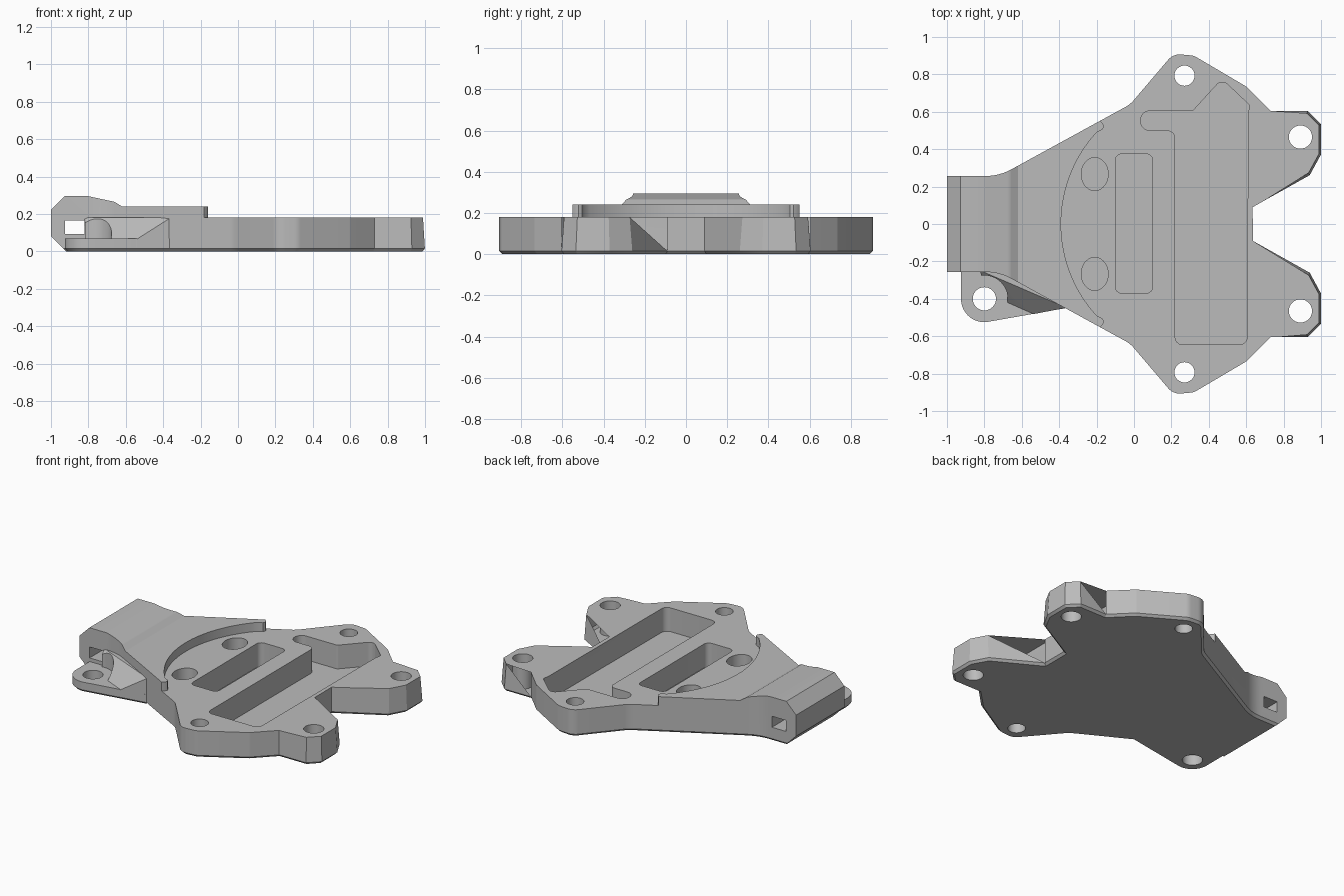
import bpy, bmesh
from math import cos, sin, pi, radians, tan, sqrt
from mathutils import Vector

if "Cube" in bpy.data.objects:
    bpy.data.objects.remove(bpy.data.objects["Cube"])

grey = bpy.data.materials.new("plain_grey")
grey.use_nodes = True
colour = (0.5, 0.5, 0.5, 1)
grey.diffuse_color = colour
grey.node_tree.nodes["Principled BSDF"].inputs["Base Color"].default_value = colour


def rounded(points, steps=6):
    """Turn (x, y, radius) corners into a filleted outline."""
    out = []
    n = len(points)
    for i, (x, y, r) in enumerate(points):
        p = Vector((x, y))
        if r == 0:
            out.append(p)
            continue
        a = (Vector(points[i - 1][:2]) - p).normalized()
        b = (Vector(points[(i + 1) % n][:2]) - p).normalized()
        half = a.angle(b) / 2
        cut = r / tan(half)
        start, end = p + a * cut, p + b * cut
        centre = p + (a + b).normalized() * (r / sin(half))
        for k in range(steps + 1):
            d = start.lerp(end, k / steps) - centre
            out.append(centre + d.normalized() * r)
    return out


def ellipse(x, y, rx, ry=None, n=40, a0=0.0, a1=2 * pi):
    ry = ry or rx
    return [Vector((x + rx * cos(a0 + (a1 - a0) * k / n), y + ry * sin(a0 + (a1 - a0) * k / n)))
            for k in range(n)]


def finish(bm, name):
    bmesh.ops.recalc_face_normals(bm, faces=bm.faces)
    mesh = bpy.data.meshes.new(name)
    bm.to_mesh(mesh)
    bm.free()
    mesh.materials.append(grey)
    obj = bpy.data.objects.new(name, mesh)
    bpy.context.collection.objects.link(obj)
    return obj


def prism(name, outline, low, high, along_y=False, chamfer=0, draft=None):
    """Extrude an outline; optionally chamfer the underside and draft the top."""
    bm = bmesh.new()
    rings = []
    for h in (low, high):
        ring = []
        for p in outline:
            q = draft(p) if draft and h == high else p
            ring.append(bm.verts.new((q[0], h, q[1]) if along_y else (q[0], q[1], h)))
        rings.append(ring)
    base = bm.faces.new(rings[0])
    bm.faces.new(rings[1])
    for i in range(len(outline)):
        j = i - 1
        bm.faces.new((rings[0][j], rings[0][i], rings[1][i], rings[1][j]))
    bmesh.ops.recalc_face_normals(bm, faces=bm.faces)
    if chamfer:
        bmesh.ops.bevel(bm, geom=list(base.edges), offset=chamfer, segments=1,
                        profile=0.5, affect='EDGES')
    return finish(bm, name)


def combine(target, tool, operation):
    mod = target.modifiers.new("cut", 'BOOLEAN')
    mod.operation, mod.object, mod.solver = operation, tool, 'EXACT'
    bpy.context.view_layer.update()
    graph = bpy.context.evaluated_depsgraph_get()
    mesh = bpy.data.meshes.new_from_object(target.evaluated_get(graph))
    target.modifiers.clear()
    target.data = mesh
    bpy.data.objects.remove(tool)


# Plate outline, mirrored front to back
half = [(-1, 0.257, 0), (-0.72, 0.257, 0.28), (-0.02, 0.64, 0.15), (0.21, 0.91, 0.08),
        (0.32, 0.9, 0.08), (0.6, 0.735, 0.05), (0.73, 0.605, 0), (0.93, 0.605, 0),
        (1, 0.535, 0), (1, 0.37, 0), (0.94, 0.26, 0), (0.635, 0.09, 0)]
outline = rounded(half + [(x, -y, r) for x, y, r in reversed(half)])


def tab_draft(p):
    """Lean the walls of the two right-hand tabs inward."""
    if p.x < 0.8:
        return p
    centre = Vector((0.86, 0.435 if p.y > 0 else -0.435))
    return centre + (p - centre) * 0.86


plate = prism("mounting_plate", outline, 0, 0.32, chamfer=0.015, draft=tab_draft)

# Side profile of plate and raised arm
profile = [(-0.92, -0.1), (-0.92, 0), (-1, 0.08), (-1, 0.222), (-0.927, 0.295),
           (-0.8, 0.295), (-0.66, 0.265), (-0.62, 0.24), (1.1, 0.24), (1.1, -0.1)]
combine(plate, prism("side_profile", profile, -1.2, 1.2, along_y=True), 'INTERSECT')

# Round recess that leaves two thin ridges beside the arm
cx, radius = 0.335, 0.725
edge = [(cx - sqrt(radius ** 2 - (0.49 * k / 20) ** 2), 0.49 * k / 20) for k in range(1, 21)]
edge += [(-0.168, 0.505), (-0.16, 0.522), (-0.168, 0.538), (-0.23, 0.595), (-0.23, 1.1), (1.2, 1.1)]
recess = [(x, -y) for x, y in reversed(edge)] + [(cx - radius, 0)] + edge
combine(plate, prism("recess_cutter", recess, 0.18, 0.5), 'DIFFERENCE')

# Front eyelet with a sloping web up to the plate
ex, ey, er = -0.8, -0.4, 0.125
lug_outline = ellipse(ex, ey, er, n=18, a0=pi, a1=radians(280))
lug_outline += [Vector(p) for p in ((-0.36, -0.449), (-0.36, -0.3), (-0.6, -0.15), (ex - er, -0.15))]
lug = prism("eyelet", lug_outline, 0, 0.068, chamfer=0.015)

bm = bmesh.new()
for p in ((-0.36, -0.448, 0.18), (-0.82, -0.25, 0.18), (-0.54, -0.482, 0.066),
          (-0.815, -0.36, 0.066), (-0.36, -0.3, 0.18), (-0.82, -0.2, 0.18),
          (-0.36, -0.448, 0.02), (-0.36, -0.3, 0.02), (-0.54, -0.482, 0.02),
          (-0.815, -0.36, 0.02), (-0.82, -0.2, 0.02)):
    bm.verts.new(p)
hull = bmesh.ops.convex_hull(bm, input=bm.verts)
web = finish(bm, "web")
combine(web, prism("washer_seat", ellipse(ex, ey, er), 0.068, 0.4), 'DIFFERENCE')
combine(lug, web, 'UNION')
combine(plate, lug, 'UNION')

# Square slot across the arm
slot = [(-0.925, 0.092), (-0.82, 0.092), (-0.82, 0.166), (-0.925, 0.166)]
combine(plate, prism("slot_cutter", slot, -0.6, 0.6, along_y=True), 'DIFFERENCE')

# Blind pockets
floor = 0.02
long_pocket = [(0.22, -0.645, 0.04), (0.605, -0.645, 0.04), (0.61, 0.59, 0), (0.618, 0.635, 0.015),
               (0.47, 0.775, 0.04), (0.315, 0.605, 0.02), (0.035, 0.605, 0.05),
               (0.035, 0.5, 0.05), (0.22, 0.5, 0.04)]
short_pocket = [(x, y, 0.035) for x, y in ((-0.1, -0.37), (0.1, -0.37), (0.1, 0.375), (-0.1, 0.375))]
pockets = [rounded(long_pocket), rounded(short_pocket)]
pockets += [ellipse(-0.21, s * 0.267, 0.072, 0.088) for s in (-1, 1)]
for shape in pockets:
    combine(plate, prism("pocket_cutter", shape, floor, 0.5), 'DIFFERENCE')

# Screw holes
holes = [(ex, ey, 0.062)]
for s in (-1, 1):
    holes += [(0.27, s * 0.793, 0.054), (0.89, s * 0.465, 0.062)]
for x, y, r in holes:
    combine(plate, prism("hole_cutter", ellipse(x, y, r), -0.2, 0.5), 'DIFFERENCE')

bpy.ops.object.select_all(action='DESELECT')
plate.select_set(True)
bpy.context.view_layer.objects.active = plate
bpy.ops.object.shade_smooth_by_angle(angle=radians(25))
